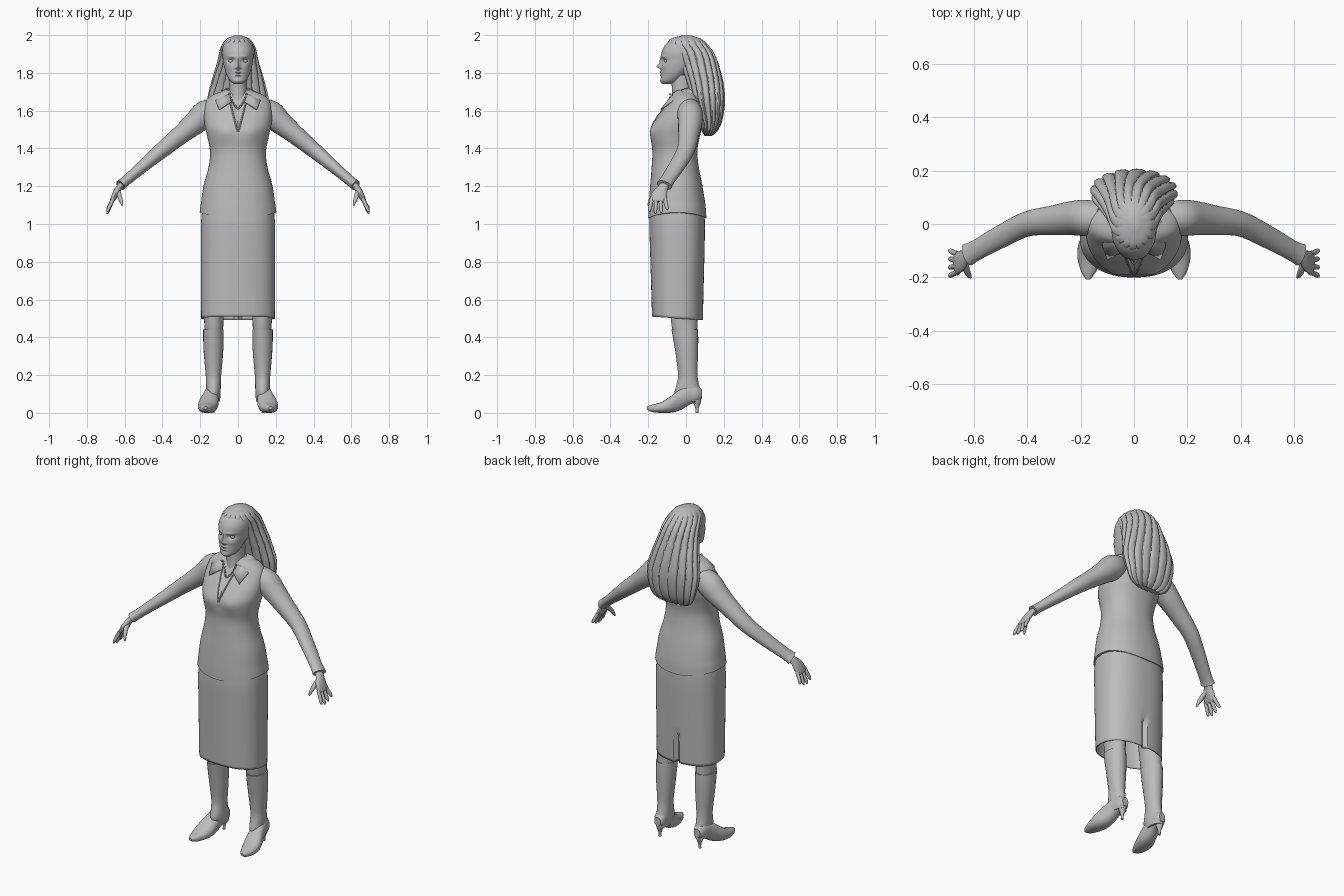
import bpy, bmesh, math
from mathutils import Vector
from mathutils.bvhtree import BVHTree

if "Cube" in bpy.data.objects:
    bpy.data.objects.remove(bpy.data.objects["Cube"])

grey = bpy.data.materials.new("plain_grey")
grey.use_nodes = True
grey.diffuse_color = (0.5, 0.5, 0.5, 1)
grey.node_tree.nodes["Principled BSDF"].inputs["Base Color"].default_value = (0.5, 0.5, 0.5, 1)
parts = []
X, Y, Z = Vector((1, 0, 0)), Vector((0, 1, 0)), Vector((0, 0, 1))


def finish(name, bm, thick=0):
    bmesh.ops.recalc_face_normals(bm, faces=bm.faces[:])
    mesh = bpy.data.meshes.new(name)
    bm.to_mesh(mesh)
    bm.free()
    ob = bpy.data.objects.new(name, mesh)
    bpy.context.collection.objects.link(ob)
    mesh.materials.append(grey)
    if thick:
        mod = ob.modifiers.new("thickness", "SOLIDIFY")
        mod.thickness = thick
    parts.append(ob)
    return ob


def smooth_rows(rows, sub):
    """Catmull-Rom interpolation of section rows."""
    out = []
    for i in range(len(rows) - 1):
        p = [rows[max(i - 1, 0)], rows[i], rows[i + 1], rows[min(i + 2, len(rows) - 1)]]
        for k in range(sub):
            t = k / sub
            out.append([b + t * (c - a) / 2 + t * t * (2 * a - 5 * b + 4 * c - d) / 2
                        + t ** 3 * (3 * b - a - 3 * c + d) / 2 for a, b, c, d in zip(*p)])
    return out + [list(rows[-1])]


def loft(name, rows, side, axis=None, n=24, p=2, sub=4, tweak=None, caps=True, thick=0):
    """Rows are x, y, z, half size along side, half size across; axis None follows the path."""
    rows = smooth_rows(rows, sub)
    bm = bmesh.new()
    rings = []
    for i, (x, y, z, a, b) in enumerate(rows):
        c = Vector((x, y, z))
        t = axis or (Vector(rows[min(i + 1, len(rows) - 1)][:3]) - Vector(rows[max(i - 1, 0)][:3])).normalized()
        u = (side - t * side.dot(t)).normalized()
        w = t.cross(u)
        ring = []
        for k in range(n):
            ang = math.tau * k / n
            co, si = math.cos(ang), math.sin(ang)
            v = c + u * a * math.copysign(abs(co) ** (2 / p), co) + w * b * math.copysign(abs(si) ** (2 / p), si)
            if tweak:
                tweak(v, ang, c)
            ring.append(bm.verts.new(v))
        rings.append(ring)
    for r, s in zip(rings, rings[1:]):
        for k in range(n):
            bm.faces.new((r[k], r[(k + 1) % n], s[(k + 1) % n], s[k]))
    if caps:
        bm.faces.new(rings[0])
        bm.faces.new(rings[-1])
    return finish(name, bm, thick)


def upright(name, rows, cx=0, **kw):
    """Rows are z, half width, front y, back y."""
    return loft(name, [(cx, (f + b) / 2, z, w, (b - f) / 2) for z, w, f, b in rows], X, Z, **kw)


def ball(name, pos, r, scale=(1, 1, 1)):
    bm = bmesh.new()
    bmesh.ops.create_uvsphere(bm, u_segments=12, v_segments=8, radius=r)
    for v in bm.verts:
        v.co = Vector(pos) + v.co * Vector(scale)
    return finish(name, bm)


def bump(v, x, z, sx, sz, amount):
    v.y -= amount * math.exp(-((v.x - x) / sx) ** 2 - ((v.z - z) / sz) ** 2)


# Jacket with bust, dipped hem and open neckline
def shape_jacket(v, ang, c):
    if v.y < c.y:
        for s in (1, -1):
            bump(v, s * .075, 1.49, .055, .05, .014)
        gap = (v.z - 1.49) * .25 - abs(v.x)
        v.y += .012 * min(max(gap / .008, 0), 1)
    v.z += max(0, (1.12 - v.z) / .09) * .03 * (v.x / .2) ** 2


jacket = upright("jacket", [
    (1.03, .203, -.2, .108), (1.10, .197, -.197, .103), (1.2, .183, -.19, .087), (1.3, .156, -.182, .068),
    (1.38, .148, -.178, .06), (1.45, .16, -.184, .07), (1.51, .174, -.18, .085), (1.57, .18, -.15, .09),
    (1.63, .175, -.105, .085), (1.665, .158, -.085, .075), (1.69, .12, -.075, .06), (1.71, .06, -.06, .04)],
    n=128, p=2.25, sub=7, tweak=shape_jacket)
tree = BVHTree.FromObject(jacket, bpy.context.evaluated_depsgraph_get())


def chest(x, z):
    hit = tree.ray_cast(Vector((x, -1, z)), Y)[0]
    return hit.y if hit else -.07


# Skirt with rear vent and tilted hem
def shape_skirt(v, ang, c):
    if abs(ang - math.pi / 2) < .01 and v.z < .65:
        v.y -= .02
    v.z -= .07 * (v.y + .045) * max(0, (.7 - v.z) / .2)


upright("skirt", [(.5, .195, -.18, .09), (.65, .196, -.184, .093), (.85, .197, -.19, .098),
                  (1.0, .196, -.194, .1), (1.09, .188, -.188, .095)],
        n=96, p=2.4, sub=6, tweak=shape_skirt, caps=False, thick=.006)

# Neck and head
upright("neck", [(1.6, .06, -.09, .05), (1.66, .052, -.078, .04), (1.72, .048, -.075, .035), (1.79, .05, -.08, .05)])


def shape_face(v, ang, c):
    if v.y > c.y:
        return
    for s in (1, -1):
        bump(v, s * .036, 1.864, .018, .012, -.013)
        bump(v, s * .034, 1.886, .026, .008, .005)
        bump(v, s * .048, 1.835, .02, .02, .004)
        bump(v, s * .011, 1.826, .007, .006, .007)
    for z, sx, sz, d in ((1.856, .009, .028, .011), (1.833, .010, .011, .019), (1.803, .02, .005, .009),
                         (1.787, .018, .005, .009), (1.755, .02, .013, .004)):
        bump(v, 0, z, sx, sz, d)


upright("head", [(1.742, .022, -.122, -.08), (1.758, .043, -.133, -.04), (1.79, .06, -.131, 0), (1.83, .073, -.131, .05),
                 (1.87, .08, -.13, .08), (1.91, .084, -.128, .09), (1.95, .077, -.108, .09), (1.98, .055, -.07, .07),
                 (1.993, .025, -.03, .04)], n=96, sub=11, p=2.1, tweak=shape_face)
for s, label in ((1, "left"), (-1, "right")):
    ball(label + "_eye", (s * .036, -.102, 1.863), .014, (1.1, 1, .7))


# Long hair creased into strands
def shape_hair(v, ang, c):
    crease = (1 - abs(math.sin(8 * ang + 2.5 * math.sin(5 * v.z)))) ** 2
    k = 1 - .13 * crease * min(1, max(0, (2 - v.z) / .06))
    v.x, v.y = c.x + (v.x - c.x) * k, c.y + (v.y - c.y) * k
    v.z += .012 * crease * max(0, (1.55 - v.z) / .1)


upright("hair", [(1.465, .085, .1, .135), (1.49, .125, .085, .165), (1.55, .15, .065, .193), (1.65, .164, .03, .207),
                 (1.75, .142, 0, .198), (1.85, .113, -.04, .172), (1.91, .1, -.068, .147), (1.95, .085, -.098, .115),
                 (1.98, .06, -.08, .08), (1.998, .02, -.02, .03)], n=144, sub=5, p=2.1, tweak=shape_hair)

# Shirt collar folded over the jacket
inner = [(0, .05, 1.725), (.045, .035, 1.725), (.062, -.015, 1.715), (.05, -.07, 1.69), (.035, -.1, 1.65)]
outer = [(0, .1, 1.685), (.085, .08, 1.685), (.125, 0, 1.685), (.118, -.085, 1.648), (.1, -.135, 1.608)]
bm = bmesh.new()
for s in (1, -1):
    top, low = [[bm.verts.new((s * x, y, z)) for x, y, z in line] for line in (inner, outer)]
    for i in range(4):
        bm.faces.new((top[i], top[i + 1], low[i + 1], low[i]))
bmesh.ops.remove_doubles(bm, verts=bm.verts[:], dist=.001)
finish("collar", bm, .008)

# Neckline edges and bead necklace
for s, label in ((1, "left"), (-1, "right")):
    pts = []
    for i in range(9):
        z = 1.49 + .02 * i
        x = s * ((z - 1.49) * .25 + .003)
        pts.append((x, chest(x, z) - .001, z, .004, .004))
    loft(label + "_neckline", pts, X, n=8, sub=2)
for i in range(-7, 8):
    x = i * .0065
    z = 1.612 + .075 * (abs(i) / 7) ** 1.6
    ball("necklace_bead", (x, min(chest(x, z), -.08) - .004, z), .0055)

for s, label in ((1, "left"), (-1, "right")):
    def limb(name, rows, side, **kw):
        return loft(label + "_" + name, [(s * r[0],) + tuple(r[1:]) for r in rows], side, **kw)

    # Sleeve, cuff and hand
    limb("sleeve", [(.12, .015, 1.61, .06, .06), (.175, .022, 1.58, .068, .072), (.23, .022, 1.533, .064, .062),
                    (.3, .014, 1.475, .056, .051), (.4, 0, 1.393, .047, .042), (.5, -.048, 1.308, .043, .033),
                    (.59, -.098, 1.232, .039, .027), (.622, -.115, 1.205, .043, .029)], Y, n=28, sub=5)
    limb("palm", [(.60, -.105, 1.222, .026, .018), (.63, -.122, 1.192, .027, .017), (.648, -.138, 1.16, .04, .017),
                  (.664, -.148, 1.128, .042, .013), (.669, -.15, 1.118, .035, .008)], Y, n=20)
    for i, finger in enumerate(("index", "middle", "ring", "little")):
        y, length = -.181 + .023 * i, (.065, .075, .07, .055)[i]
        spread = (-.012, -.004, .004, .012)[i]
        limb(finger + "_finger", [(.66, y, 1.135, .011, .011), (.677, y + spread * .5, 1.132 - length * .5, .010, .010),
                                  (.687, y + spread, 1.132 - length * .85, .009, .009),
                                  (.692, y + spread, 1.132 - length * 1.05, .004, .004)], Y, n=10, sub=3)
    limb("thumb", [(.635, -.14, 1.175, .014, .014), (.628, -.17, 1.15, .013, .013), (.619, -.19, 1.122, .010, .010),
                   (.612, -.2, 1.098, .004, .004)], Y, n=10, sub=3)

    # Leg, boot shaft, shoe and heel
    upright(label + "_leg", [(.4, .049, -.062, .058), (.46, .05, -.076, .06), (.54, .054, -.085, .06),
                             (.65, .06, -.1, .06)], cx=s * .128)
    upright(label + "_boot_shaft", [(.06, .034, -.03, .08), (.1, .038, -.06, .083), (.15, .039, -.05, .069),
                                    (.2, .041, -.042, .061), (.3, .05, -.053, .063), (.38, .054, -.066, .065),
                                    (.442, .054, -.077, .064)], cx=s * .13)
    limb("shoe", [(.172, -.207, .026, .008, .008), (.17, -.18, .024, .027, .019), (.165, -.13, .029, .046, .029),
                  (.157, -.08, .045, .052, .044), (.146, -.03, .07, .044, .056), (.137, .02, .096, .038, .052),
                  (.132, .06, .1, .035, .042), (.131, .084, .098, .02, .025)], X, axis=-Y, p=2.3)
    limb("heel", [(.132, .052, .085, .03, .03), (.132, .058, .055, .019, .02), (.132, .058, .025, .009, .009),
                  (.132, .057, 0, .008, .008)], X, axis=-Z, n=12)

bpy.ops.object.select_all(action="DESELECT")
for ob in parts:
    ob.select_set(True)
bpy.context.view_layer.objects.active = jacket
bpy.ops.object.shade_smooth_by_angle(angle=math.radians(40))
